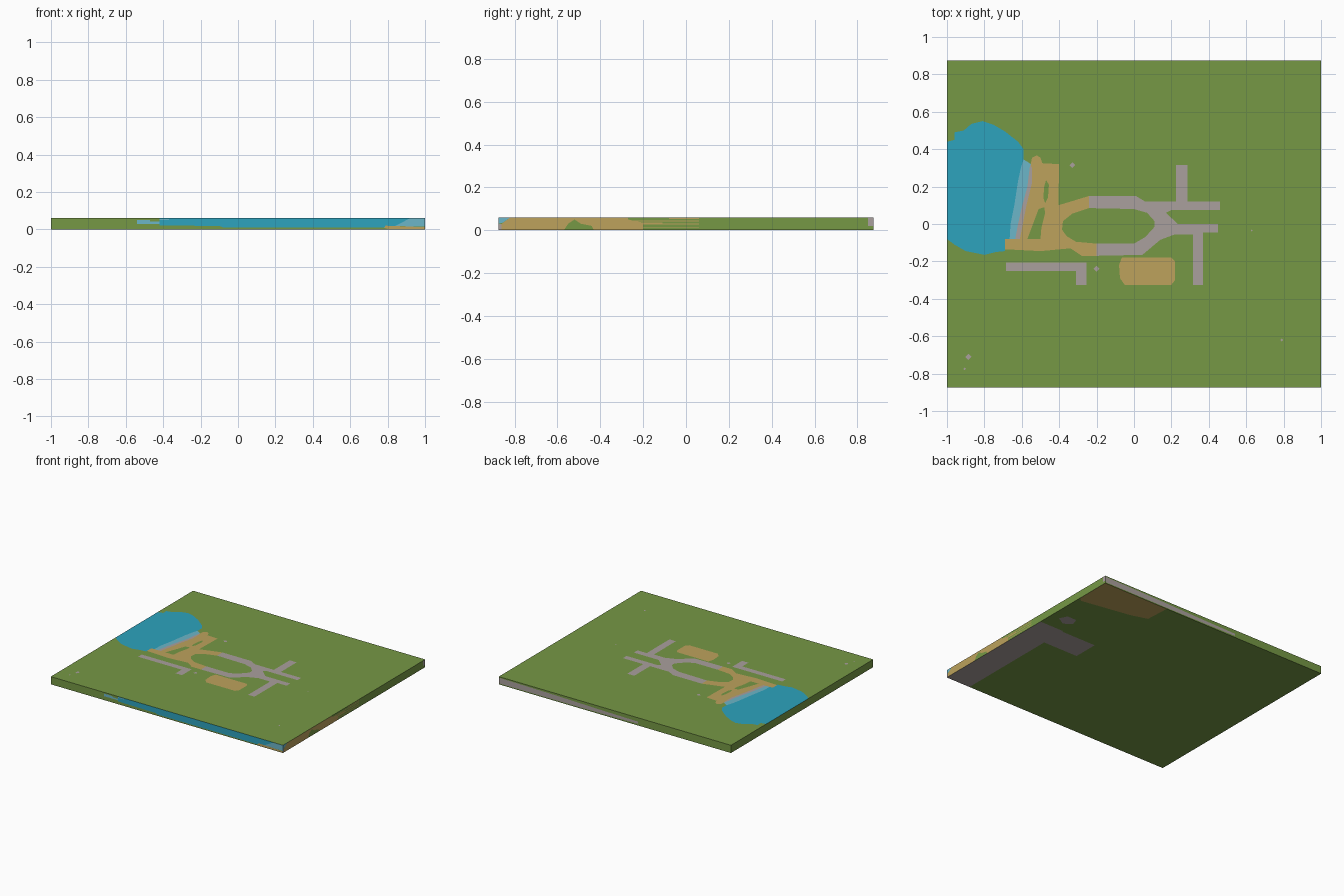
import bpy
from mathutils import Vector
from mathutils.geometry import delaunay_2d_cdt

if "Cube" in bpy.data.objects:
    bpy.data.objects.remove(bpy.data.objects["Cube"])

X, Y, H = 1.0, 0.875, 0.06


def linear(c):
    c /= 255
    return c / 12.92 if c <= 0.04045 else ((c + 0.055) / 1.055) ** 2.4


COLOURS = {"grass": (118, 152, 69), "water": (45, 163, 190), "shallow_water": (108, 182, 200),
           "sand": (189, 162, 92), "path_grey": (170, 160, 157)}
GRASS, WATER, SHALLOW, SAND, PATH = range(5)

mesh = bpy.data.meshes.new("terrain_slab")
for name, rgb in COLOURS.items():
    m = bpy.data.materials.new(name)
    m.diffuse_color = (*[linear(c) for c in rgb], 1)
    m.use_nodes = True
    m.node_tree.nodes["Principled BSDF"].inputs["Base Color"].default_value = m.diffuse_color
    mesh.materials.append(m)

verts, faces, mats = [], [], []


def rect(x0, x1, y0, y1):
    return [(x0, y0), (x1, y0), (x1, y1), (x0, y1)]


def dot(x, y, r):
    return [(x - r, y), (x, y - r), (x + r, y), (x, y + r)]


def panel(w, h0, h1, regions, place, flip=False):
    """Rectangular side of the slab with flat coloured regions cut into it (later ones win)."""
    pts, polys = [], []
    for _, poly in [(GRASS, rect(-w, w, h0, h1))] + regions:
        area = sum(a[0] * b[1] - b[0] * a[1] for a, b in zip(poly, poly[1:] + poly[:1]))
        poly = poly if area > 0 else poly[::-1]
        polys.append(list(range(len(pts), len(pts) + len(poly))))
        pts += [Vector(p) for p in poly]
    out, _, tris, _, _, origin = delaunay_2d_cdt(pts, [], polys, 0, 1e-5)
    kinds = [GRASS] + [k for k, _ in regions]
    base = len(verts)
    verts.extend(place(*p) for p in out)
    for tri, ids in zip(tris, origin):
        a, b, c = [out[i] for i in tri]
        ccw = (b - a).cross(c - a) > 0
        tri = list(tri) if ccw != flip else list(tri)[::-1]
        faces.append([base + i for i in tri])
        mats.append(kinds[max(ids)] if ids else GRASS)


# Top: lake, beach and paths
lake = [(-1, .44), (-.96, .45), (-.96, .49), (-.91, .5), (-.87, .535), (-.81, .55), (-.75, .53),
        (-.69, .495), (-.62, .44), (-.59, .4), (-.59, .34), (-.62, .2), (-.64, .05), (-.65, -.08),
        (-.69, -.08), (-.69, -.145), (-.74, -.15), (-.8, -.165), (-.9, -.145), (-.96, -.11), (-1, -.08)]
shallows = [(-.59, .345), (-.55, .32), (-.56, .2), (-.6, .08), (-.63, -.08), (-.665, -.08),
            (-.66, 0), (-.64, .1), (-.62, .23), (-.605, .3)]
shore = [(-.555, .32), (-.545, .3), (-.545, .22), (-.575, .1), (-.61, -.08), (-.635, -.08),
         (-.62, .0), (-.6, .09), (-.57, .2)]
beach = [(-.55, .33), (-.545, .355), (-.52, .367), (-.5, .355), (-.49, .325), (-.4, .32), (-.405, .1),
         (-.24, .15), (-.24, .085), (-.33, .055), (-.38, .015), (-.385, -.03), (-.36, -.065),
         (-.31, -.095), (-.2, -.105), (-.2, -.17), (-.28, -.17), (-.34, -.13), (-.5, -.145),
         (-.69, -.135), (-.69, -.08), (-.62, -.08), (-.6, .04), (-.56, .19), (-.55, .25)]
beach_gaps = [[(-.47, .235), (-.455, .21), (-.46, .14), (-.475, .11), (-.485, .14), (-.48, .2)],
              [(-.48, .09), (-.475, .06), (-.495, -.02), (-.5, -.08), (-.57, -.08), (-.54, .0), (-.51, .08)]]
loop_path = [(-.24, .15), (.01, .15), (.06, .12), (.46, .12), (.46, .075), (.2, .075), (.17, .06),
             (.235, 0), (.45, 0), (.45, -.045), (.37, -.045), (.37, -.325), (.315, -.325),
             (.315, -.055), (.22, -.055), (.14, -.085), (.045, -.165), (-.2, -.17), (-.2, -.105),
             (0, -.105), (.06, -.07), (.11, -.015), (.11, .015), (.07, .06), (0, .08), (-.24, .085)]
sand_pit = [(-.08, -.22), (-.065, -.18), (.2, -.18), (.22, -.2), (.22, -.3), (.2, -.325),
            (-.05, -.325), (-.075, -.29)]
top = [(WATER, lake), (SAND, beach), (SHALLOW, shallows), (PATH, shore)]
top += [(GRASS, g) for g in beach_gaps]
top += [(PATH, loop_path), (PATH, rect(.225, .285, .1, .315)), (PATH, rect(-.685, -.255, -.25, -.205)),
        (PATH, rect(-.31, -.255, -.325, -.22)), (SAND, sand_pit)]
top += [(PATH, dot(*d)) for d in [(-.33, .315, .015), (-.2, -.24, .016), (-.885, -.71, .017),
                                  (-.905, -.775, .007), (.79, -.62, .008), (.63, -.035, .005)]]
panel(X, -Y, Y, top, lambda u, v: (u, v, H))

# Underside: sand corner and angled path
panel(X, -Y, Y, [(SAND, [(1, Y), (.43, Y), (.44, .68), (.57, .64), (.97, .57), (1, .6)]),
                 (PATH, rect(.79, 1, -Y, .16)), (PATH, rect(.49, 1, -.05, .15)),
                 (PATH, [(.93, .28), (.86, .24), (.8, .28), (.82, .34), (.9, .34)])],
      lambda u, v: (u, v, 0), flip=True)

# Front edge: water band with shallow ends and a sandy corner
panel(X, 0, H, [(WATER, [(-.42, H), (-.42, .022), (-.1, .018), (-.08, .011), (.78, .009), (.86, .02),
                         (.92, H)]),
                (SHALLOW, [(.84, .018), (.92, H), (1, H), (1, .015)]),
                (SHALLOW, rect(-.54, -.47, .03, .05)), (SHALLOW, rect(-.47, -.42, .03, .042)),
                (SHALLOW, rect(-.42, -.37, .05, .056)),
                (SAND, [(.78, .009), (.79, .02), (.84, .018), (1, .012), (1, .003), (.8, .003)])],
      lambda u, v: (u, -Y, v))

# Right edge: sand bank fading into streaks
panel(Y, 0, H, [(SAND, [(-.86, 0), (-.2, 0), (-.2, .035), (-.27, .05), (-.27, H), (-.82, H), (-.86, .03)]),
                (SHALLOW, [(-Y, .03), (-Y, H), (-.82, H), (-.855, .035)]),
                (PATH, rect(-Y, -.86, 0, .03)),
                (GRASS, [(-.57, 0), (-.55, .03), (-.52, .05), (-.49, .03), (-.44, .02), (-.43, 0)]),
                (SAND, rect(-.2, -.11, .026, .037)), (SAND, rect(-.27, .06, .041, .046)),
                (SAND, rect(-.08, .06, .052, .057)), (SAND, rect(-.11, .06, .026, .031)),
                (SAND, rect(-.2, .06, .012, .016)), (PATH, rect(.85, Y, .02, H))],
      lambda u, v: (X, u, v))

# Back edge: grey strip tapering away
panel(X, 0, H, [(PATH, [(1, .008), (1, .052), (.5, .045), (.1, .035), (-.2, .03), (-.2, .012), (.3, .008)])],
      lambda u, v: (u, Y, v), flip=True)

# Left edge: plain grass
panel(Y, 0, H, [], lambda u, v: (-X, u, v), flip=True)

mesh.from_pydata(verts, [], faces)
mesh.polygons.foreach_set("material_index", mats)
mesh.update()
bpy.context.collection.objects.link(bpy.data.objects.new("terrain_slab", mesh))
